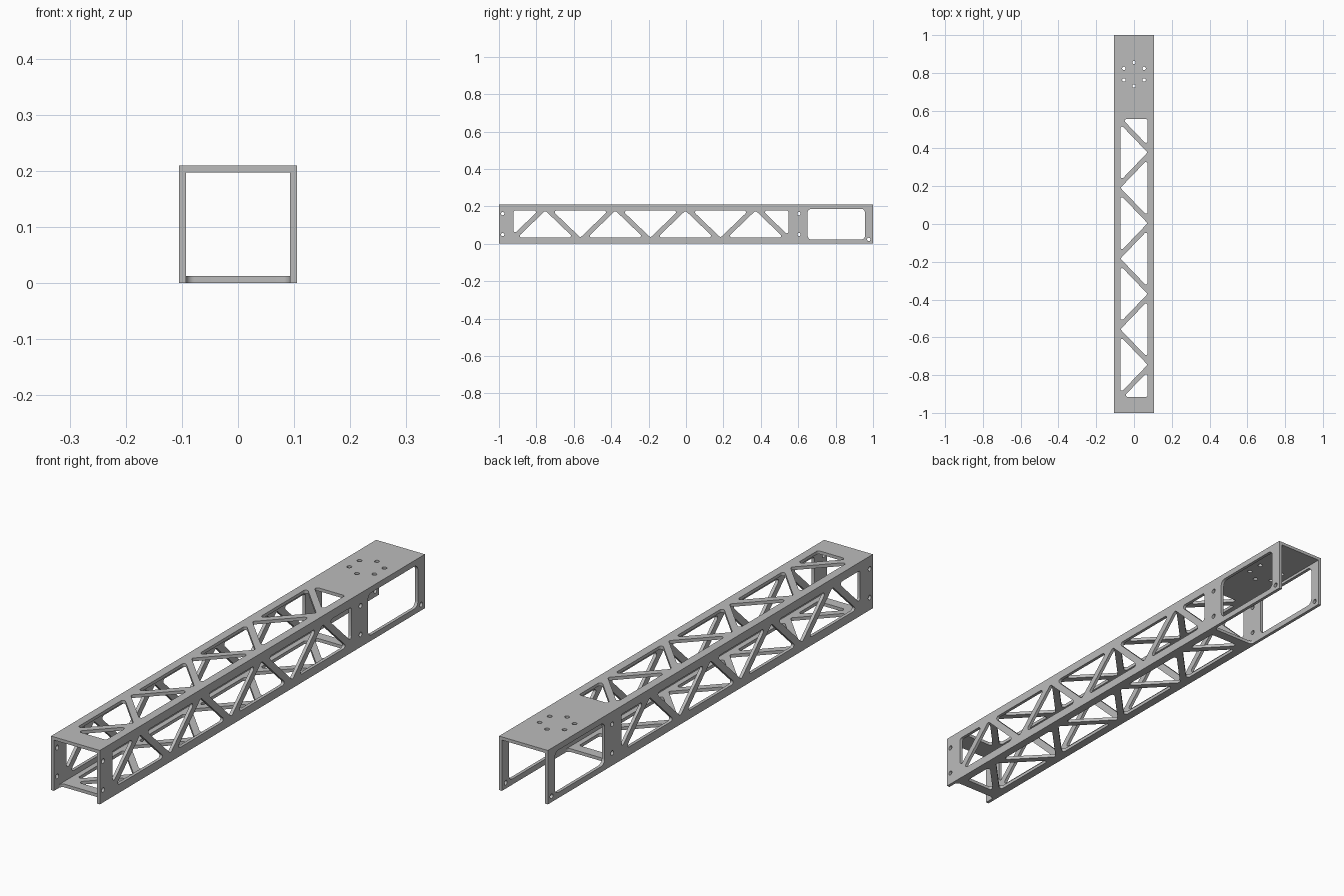
import bpy
import math
from mathutils import Matrix, Vector

cube = bpy.data.objects.get("Cube")
if cube:
    bpy.data.objects.remove(cube, do_unlink=True)

# Overall sizes
HALF_W, HEIGHT, WALL = 0.105, 0.21, 0.0125
PITCH, HALF_BASE, BAND = 0.1873, 0.15, 0.072

metal = bpy.data.materials.new("grey_metal")
metal.use_nodes = True
grey = (0.5, 0.5, 0.5, 1)
metal.diffuse_color = grey
metal.node_tree.nodes["Principled BSDF"].inputs["Base Color"].default_value = grey


def rounded(points, radius, steps=6):
    """Replace every corner of a closed outline by a tangent arc."""
    out = []
    for i, p in enumerate(points):
        p = Vector(p)
        a = (Vector(points[i - 1]) - p).normalized()
        b = (Vector(points[(i + 1) % len(points)]) - p).normalized()
        half = a.angle(b) / 2
        centre = p + (a + b).normalized() * radius / math.sin(half)
        start = p + a * radius / math.tan(half) - centre
        end = p + b * radius / math.tan(half) - centre
        sweep = start.angle_signed(end)
        for k in range(steps + 1):
            out.append(centre + Matrix.Rotation(-sweep * k / steps, 2) @ start)
    return out


def rectangle(u0, u1, v0, v1):
    return [(u0, v0), (u1, v0), (u1, v1), (u0, v1)]


def circle(u, v, radius=0.009, sides=20):
    return [(u + radius * math.cos(math.tau * k / sides),
             v + radius * math.sin(math.tau * k / sides)) for k in range(sides)]


def truss(first, start, end):
    """Alternating triangular windows, with half windows at both ends."""
    holes = []
    for i in range(7):
        c = first + i * PITCH
        s = -BAND if i % 2 == 0 else BAND
        holes.append([(c - HALF_BASE, s), (c + HALF_BASE, s), (c, -s)])
    for edge, c, d in ((start, first - PITCH, 1), (end, first + 7 * PITCH, -1)):
        drop = abs(edge - c) / HALF_BASE * 2 * BAND
        holes.append([(edge, BAND), (c + d * HALF_BASE, BAND), (edge, drop - BAND)])
    return [rounded(h, 0.009) for h in holes]


def panel(name, outline, holes, matrix):
    """Extruded flat panel with windows, placed by a matrix."""
    curve = bpy.data.curves.new(name, "CURVE")
    curve.dimensions = "2D"
    curve.fill_mode = "BOTH"
    curve.extrude = WALL / 2
    for loop in [outline] + holes:
        spline = curve.splines.new("POLY")
        spline.points.add(len(loop) - 1)
        for point, co in zip(spline.points, loop):
            point.co = (co[0], co[1], 0, 1)
        spline.use_cyclic_u = True
    temp = bpy.data.objects.new(name + "_outline", curve)
    bpy.context.collection.objects.link(temp)
    graph = bpy.context.evaluated_depsgraph_get()
    mesh = bpy.data.meshes.new_from_object(temp.evaluated_get(graph))
    bpy.data.objects.remove(temp, do_unlink=True)
    mesh.transform(matrix)
    mesh.materials.clear()
    mesh.materials.append(metal)
    obj = bpy.data.objects.new(name, mesh)
    bpy.context.collection.objects.link(obj)
    bpy.ops.object.select_all(action="DESELECT")
    obj.select_set(True)
    bpy.context.view_layer.objects.active = obj
    bpy.ops.object.mode_set(mode="EDIT")
    bpy.ops.mesh.select_all(action="SELECT")
    bpy.ops.mesh.remove_doubles(threshold=0.00005)
    bpy.ops.mesh.normals_make_consistent(inside=False)
    bpy.ops.object.mode_set(mode="OBJECT")
    bpy.ops.object.shade_smooth_by_angle(angle=math.radians(30))
    return obj


def frame(u_axis, v_axis, origin):
    """Matrix sending panel coordinates to the given axes."""
    u, v = Vector(u_axis), Vector(v_axis)
    m = Matrix((u, v, u.cross(v))).transposed().to_4x4()
    m.translation = origin
    return m


# Side walls: truss, rear window and bolt holes
mid = HEIGHT / 2
wall_holes = truss(-0.752, -0.922, 0.548)
wall_holes.append(rounded(rectangle(0.65, 0.957, 0.022 - mid, 0.187 - mid), 0.022))
for y in (-0.98, 0.604):
    wall_holes += [circle(y, v) for v in (-0.056, 0.056)]
wall_holes.append(circle(0.977, 0.023 - mid))
wall_outline = rectangle(-1, 1, -mid, mid - WALL)
for name, side in (("left_wall", 1), ("right_wall", -1)):
    panel(name, wall_outline, wall_holes,
          frame((0, 1, 0), (0, 0, 1), (side * (HALF_W - WALL / 2), 0, mid)))

# Top panel: truss and a ring of six bolt holes
top_truss = truss(-0.745, -0.915, 0.555)
bolts = [circle(0.793 + 0.062 * math.cos(k * math.pi / 3),
                0.062 * math.sin(k * math.pi / 3)) for k in range(6)]
panel("top_panel", rectangle(-1, 1, -HALF_W, HALF_W), top_truss + bolts,
      frame((0, 1, 0), (1, 0, 0), (0, 0, HEIGHT - WALL / 2)))

# Bottom panel between the walls, filleted into them at both ends
inner, fillet = HALF_W - WALL, 0.015
bottom = []
for end, d, s in ((-0.955, -1, 1), (-0.955, -1, -1), (0.595, 1, -1), (0.595, 1, 1)):
    arc = [(end + d * fillet * (1 - math.sin(t)), s * (inner - fillet * (1 - math.cos(t))))
           for t in (k * math.pi / 12 for k in range(7))]
    bottom += arc if s * d < 0 else arc[::-1]
panel("bottom_panel", bottom, top_truss,
      frame((0, 1, 0), (1, 0, 0), (0, 0, WALL / 2)))
